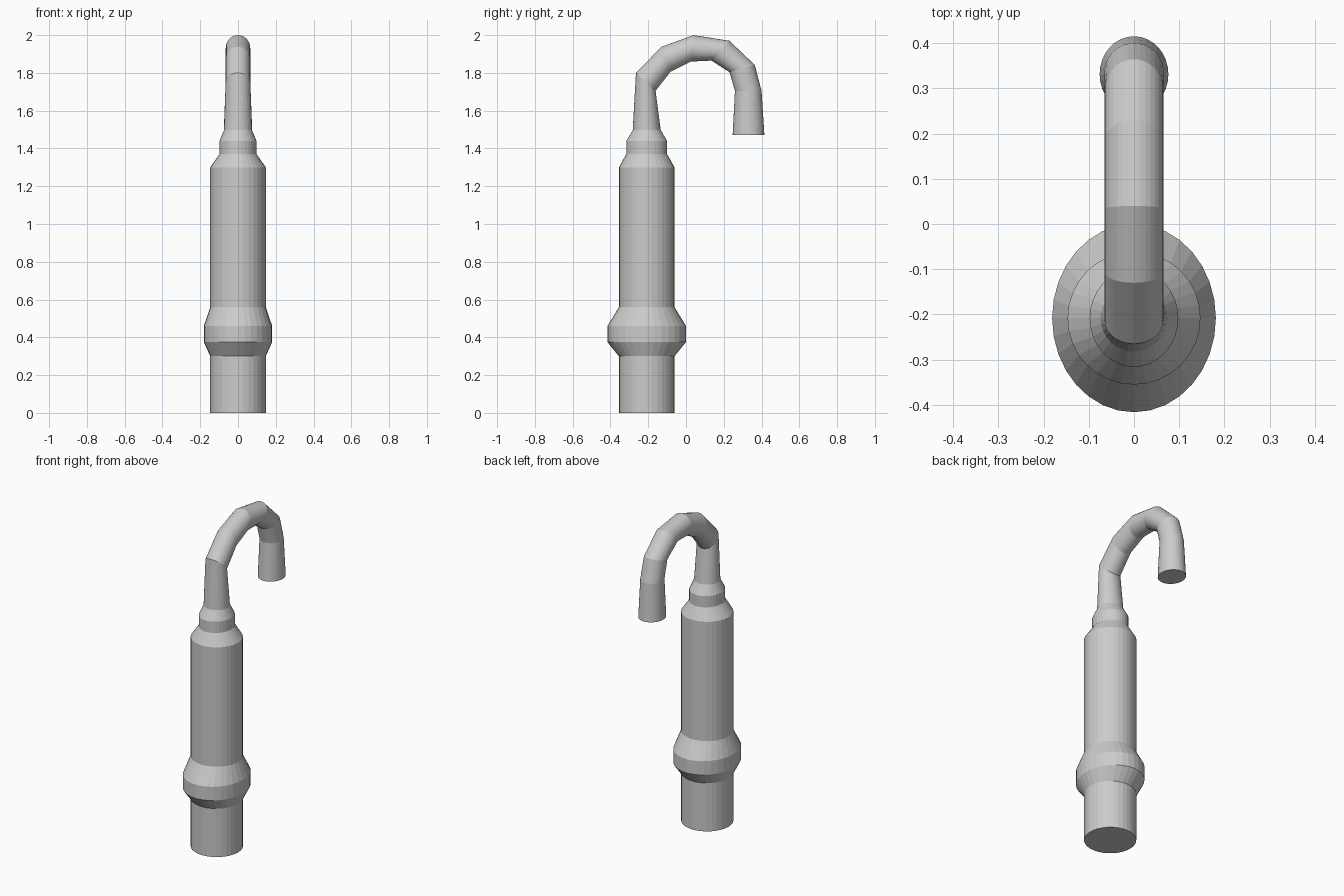
import bpy, bmesh
from math import cos, sin, pi
from mathutils import Vector

if "Cube" in bpy.data.objects:
    bpy.data.objects.remove(bpy.data.objects["Cube"])

SIDES = 32
BODY_Y = -0.208


def loft(name, rings, cap_start=False, cap_end=False):
    """Skin elliptical rings; each ring is (back point, front point, x radius) with points as (y, z)."""
    bm = bmesh.new()
    loops = []
    for a, b, rx in rings:
        a, b = Vector((0, *a)), Vector((0, *b))
        mid, half = (a + b) / 2, (a - b) / 2
        loops.append([bm.verts.new(mid + half * sin(2 * pi * i / SIDES)
                                   + Vector((rx * cos(2 * pi * i / SIDES), 0, 0)))
                      for i in range(SIDES)])
    for lo, hi in zip(loops, loops[1:]):
        for i in range(SIDES):
            j = (i + 1) % SIDES
            bm.faces.new((lo[i], lo[j], hi[j], hi[i]))
    if cap_start:
        bm.faces.new(loops[0][::-1])
    if cap_end:
        bm.faces.new(loops[-1])
    mesh = bpy.data.meshes.new(name)
    bm.to_mesh(mesh)
    bm.free()
    obj = bpy.data.objects.new(name, mesh)
    bpy.context.collection.objects.link(obj)
    return obj


# Upright handle with collar and stepped neck: z, x radius, y radius
profile = [(0, .147, .147), (.30, .147, .147), (.375, .181, .208), (.46, .181, .208),
           (.56, .147, .147), (1.30, .147, .147), (1.37, .098, .108),
           (1.44, .098, .108), (1.497, .074, .074)]
loft("handle", [((BODY_Y + ry, z), (BODY_Y - ry, z), rx) for z, rx, ry in profile],
     cap_start=True)

# Curved hook: inner and outer bend points (y, z), x radius
hook = [((-.134, 1.497), (-.282, 1.497), .074),
        ((-.161, 1.705), (-.265, 1.80), .065),
        ((-.082, 1.806), (-.13, 1.938), .065),
        ((.026, 1.860), (.04, 2.0), .065),
        ((.135, 1.865), (.23, 1.970), .065),
        ((.23, 1.804), (.364, 1.842), .065),
        ((.259, 1.705), (.40, 1.705), .067),
        ((.247, 1.472), (.415, 1.472), .076)]
loft("hook", hook, cap_end=True)
